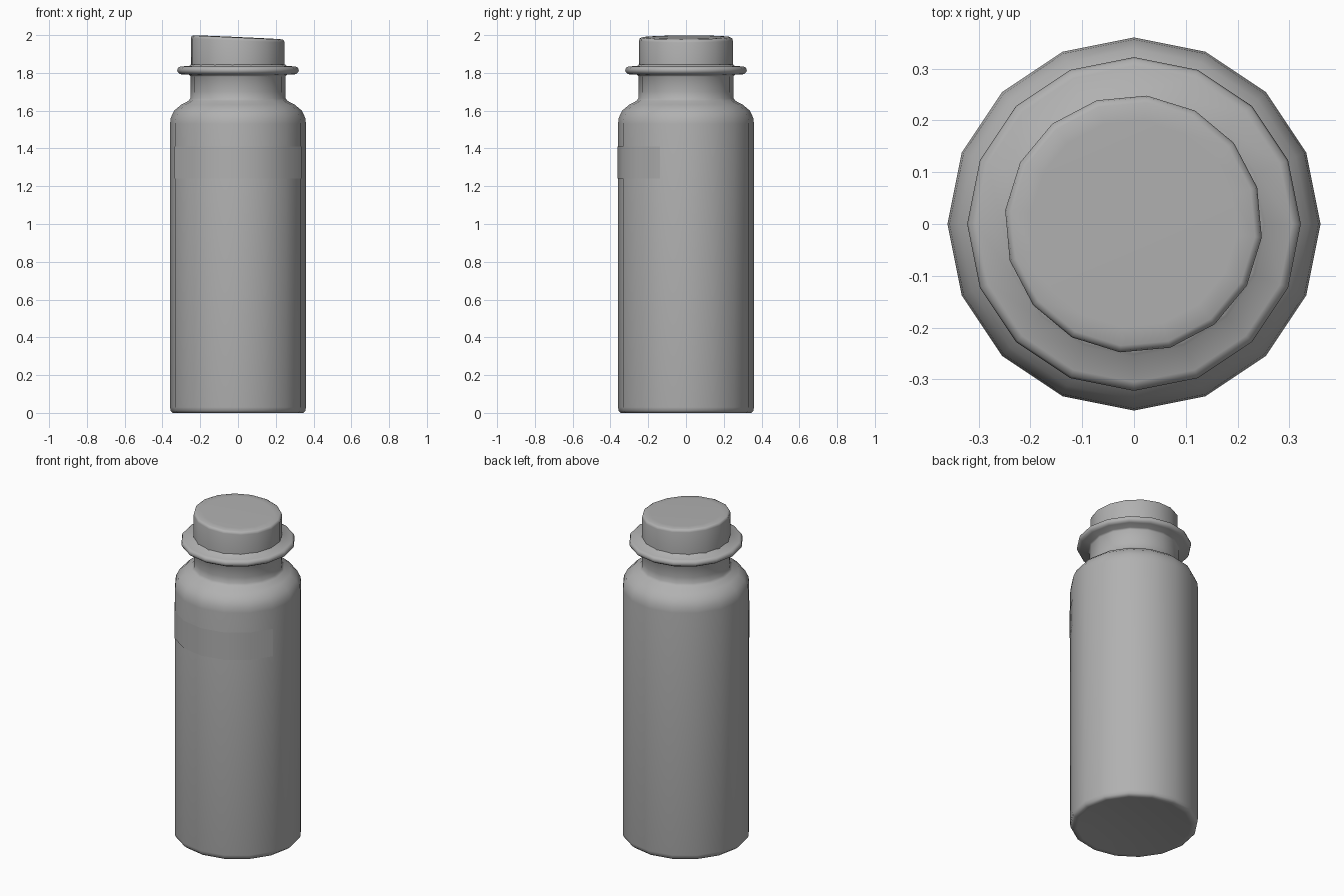
import bpy, bmesh, math
from mathutils import Matrix

if "Cube" in bpy.data.objects:
    bpy.data.objects.remove(bpy.data.objects["Cube"])

SIDES = 16

grey = bpy.data.materials.new("dark_grey")
grey.diffuse_color = (0.44, 0.44, 0.44, 1)
grey.use_nodes = True
grey.node_tree.nodes["Principled BSDF"].inputs["Base Color"].default_value = grey.diffuse_color


def finish(name, bm):
    mesh = bpy.data.meshes.new(name)
    bm.to_mesh(mesh)
    bm.free()
    mesh.materials.append(grey)
    obj = bpy.data.objects.new(name, mesh)
    bpy.context.collection.objects.link(obj)
    bpy.ops.object.select_all(action='DESELECT')
    obj.select_set(True)
    bpy.context.view_layer.objects.active = obj
    bpy.ops.object.shade_smooth_by_angle(angle=math.radians(60))
    return obj


def lathe(name, profile, matrix=Matrix()):
    """Revolve (radius, z) points; zero radius makes a pole."""
    bm = bmesh.new()
    rings = []
    for r, z in profile:
        n = SIDES if r > 0 else 1
        rings.append([bm.verts.new((r * math.cos(i * math.tau / SIDES),
                                    r * math.sin(i * math.tau / SIDES), z))
                      for i in range(n)])
    for a, b in zip(rings, rings[1:]):
        for i in range(SIDES):
            j = (i + 1) % SIDES
            quad = [a[i % len(a)], a[j % len(a)], b[j % len(b)], b[i % len(b)]]
            bm.faces.new(list(dict.fromkeys(quad)))
    bmesh.ops.transform(bm, matrix=matrix, verts=bm.verts)
    bmesh.ops.recalc_face_normals(bm, faces=bm.faces)
    return finish(name, bm)


# Bottle: base, wall, shoulder, neck and rounded lip
lathe("bottle", [
    (0, 0.02), (0.24, 0.012), (0.32, 0.002), (0.345, 0.0), (0.357, 0.012),
    (0.36, 0.03), (0.36, 1.53), (0.356, 1.562), (0.338, 1.60),
    (0.30, 1.632), (0.262, 1.652), (0.252, 1.665), (0.251, 1.70),
    (0.251, 1.78), (0.258, 1.79), (0.305, 1.793), (0.318, 1.802),
    (0.322, 1.814), (0.318, 1.827), (0.305, 1.834), (0.256, 1.837),
    (0.251, 1.845), (0.235, 1.845), (0, 1.845)])

# Stopper: upright sides, top sliced at a slight slant
slant = Matrix(((1, 0, 0, -0.001), (0, 1, 0, 0),
                (-0.045, 0.004, 1, 0), (0, 0, 0, 1)))
lathe("stopper", [(0, 1.70), (0.24, 1.70), (0.249, 1.80), (0.249, 1.972),
                  (0.246, 1.983), (0.236, 1.988), (0.20, 1.989), (0, 1.989)],
      slant @ Matrix.Rotation(math.radians(-6), 4, 'Z'))

# Thin label strip wrapped over six front facets, facing outward
bm = bmesh.new()
columns = []
for i in range(7):
    a = math.radians(-157.5 + 22.5 * i)
    columns.append([bm.verts.new((0.363 * math.cos(a), 0.363 * math.sin(a), z))
                    for z in (1.24, 1.41)])
for a, b in zip(columns, columns[1:]):
    bm.faces.new((a[0], b[0], b[1], a[1]))
finish("label", bm)
